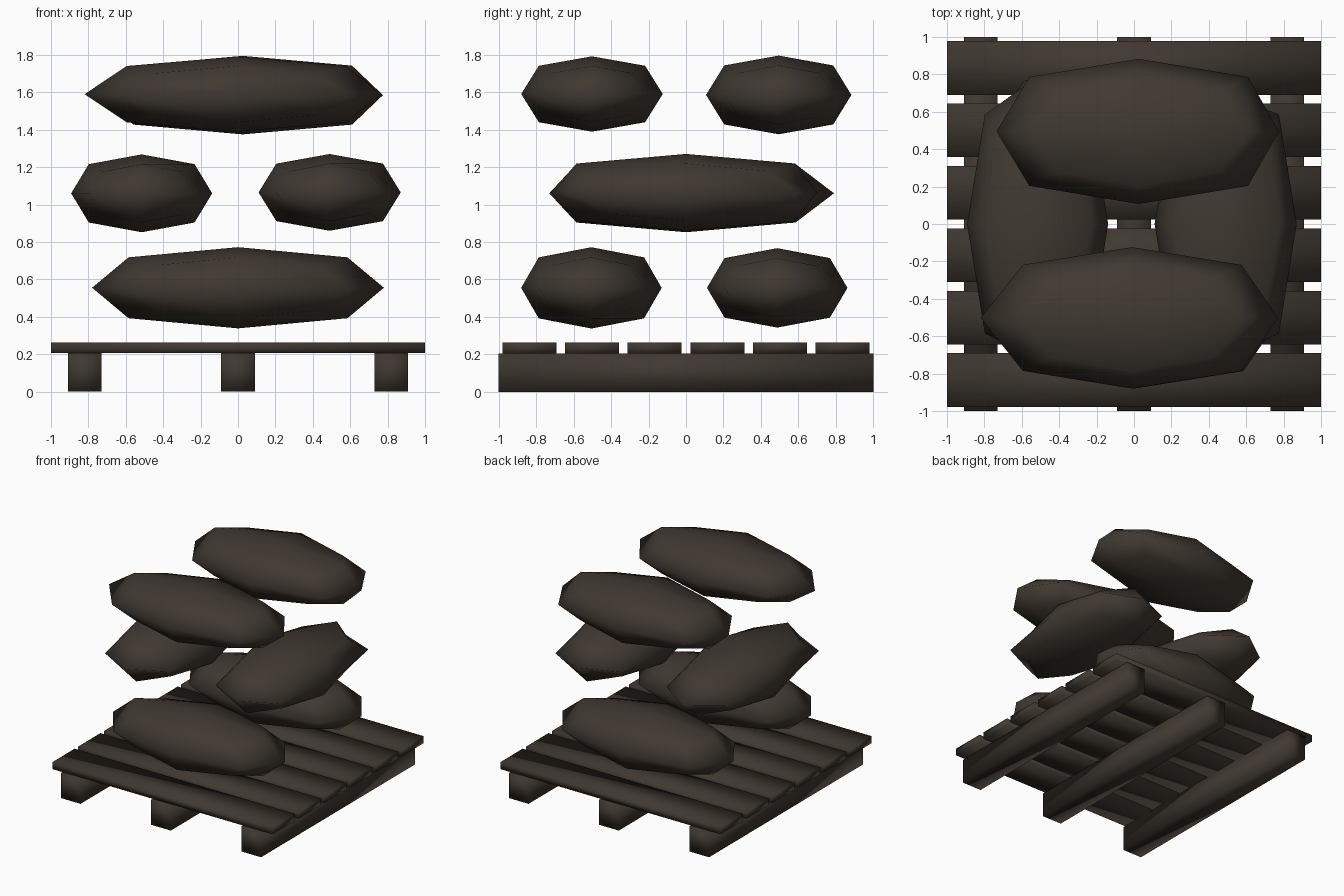
import bpy, bmesh
from mathutils import Vector

if "Cube" in bpy.data.objects:
    bpy.data.objects.remove(bpy.data.objects["Cube"])

# One dark brown for the whole stack
brown = bpy.data.materials.new("dark_brown")
brown.diffuse_color = (0.05, 0.04, 0.03, 1)
brown.use_nodes = True
brown.node_tree.nodes["Principled BSDF"].inputs["Base Color"].default_value = brown.diffuse_color


def finish(name, bm, location):
    bmesh.ops.recalc_face_normals(bm, faces=bm.faces)
    for f in bm.faces:
        f.smooth = True
    mesh = bpy.data.meshes.new(name)
    bm.to_mesh(mesh)
    bm.free()
    mesh.materials.append(brown)
    obj = bpy.data.objects.new(name, mesh)
    obj.location = location
    bpy.context.collection.objects.link(obj)
    return obj


def box(name, location, size):
    bm = bmesh.new()
    bmesh.ops.create_cube(bm, size=1)
    bmesh.ops.scale(bm, vec=size, verts=bm.verts)
    return finish(name, bm, location)


def sack(name, location, axis, low_tip, high_tip, half_width, half_height):
    """Plump 24-face bag: a cube split once and rounded, with pointed ends along axis."""
    half = Vector((half_width, half_width, half_height))
    half[axis] = 0.78
    bm = bmesh.new()
    bmesh.ops.create_cube(bm, size=2)
    bmesh.ops.subdivide_edges(bm, edges=bm.edges[:], cuts=1, use_grid_fill=True)
    for v in bm.verts:
        sign = [round(c) for c in v.co]
        kind = sum(abs(s) for s in sign)          # 1 face centre, 2 edge, 3 corner
        factor = (1, 0.75, 5 / 9)[kind - 1]
        v.co = [s * h * factor for s, h in zip(sign, half)]
        if kind == 1 and sign[axis]:              # uneven pointed ends
            v.co[axis] = high_tip if sign[axis] > 0 else low_tip
    return finish(name, bm, location)


# Pallet: three bearers and six slats
for i, x in enumerate((-0.82, 0, 0.82)):
    box(f"pallet_bearer_{i + 1}", (x, 0, 0.1025), (0.18, 2, 0.205))
for i in range(6):
    box(f"pallet_slat_{i + 1}", (0, -0.835 + i * 0.334, 0.234), (2, 0.288, 0.058))

# Three crossed layers of two sacks
sack("bottom_sack_front", (0, -0.505, 0.555), 0, -0.78, 0.78, 0.375, 0.217)
sack("bottom_sack_back", (0, 0.487, 0.555), 0, -0.77, 0.78, 0.375, 0.212)
sack("middle_sack_left", (-0.515, 0, 1.06), 1, -0.73, 0.79, 0.377, 0.208)
sack("middle_sack_right", (0.49, 0, 1.065), 1, -0.72, 0.70, 0.38, 0.205)
sack("top_sack_front", (-0.01, -0.502, 1.59), 0, -0.81, 0.78, 0.378, 0.201)
sack("top_sack_back", (0.025, 0.495, 1.585), 0, -0.76, 0.75, 0.388, 0.21)
